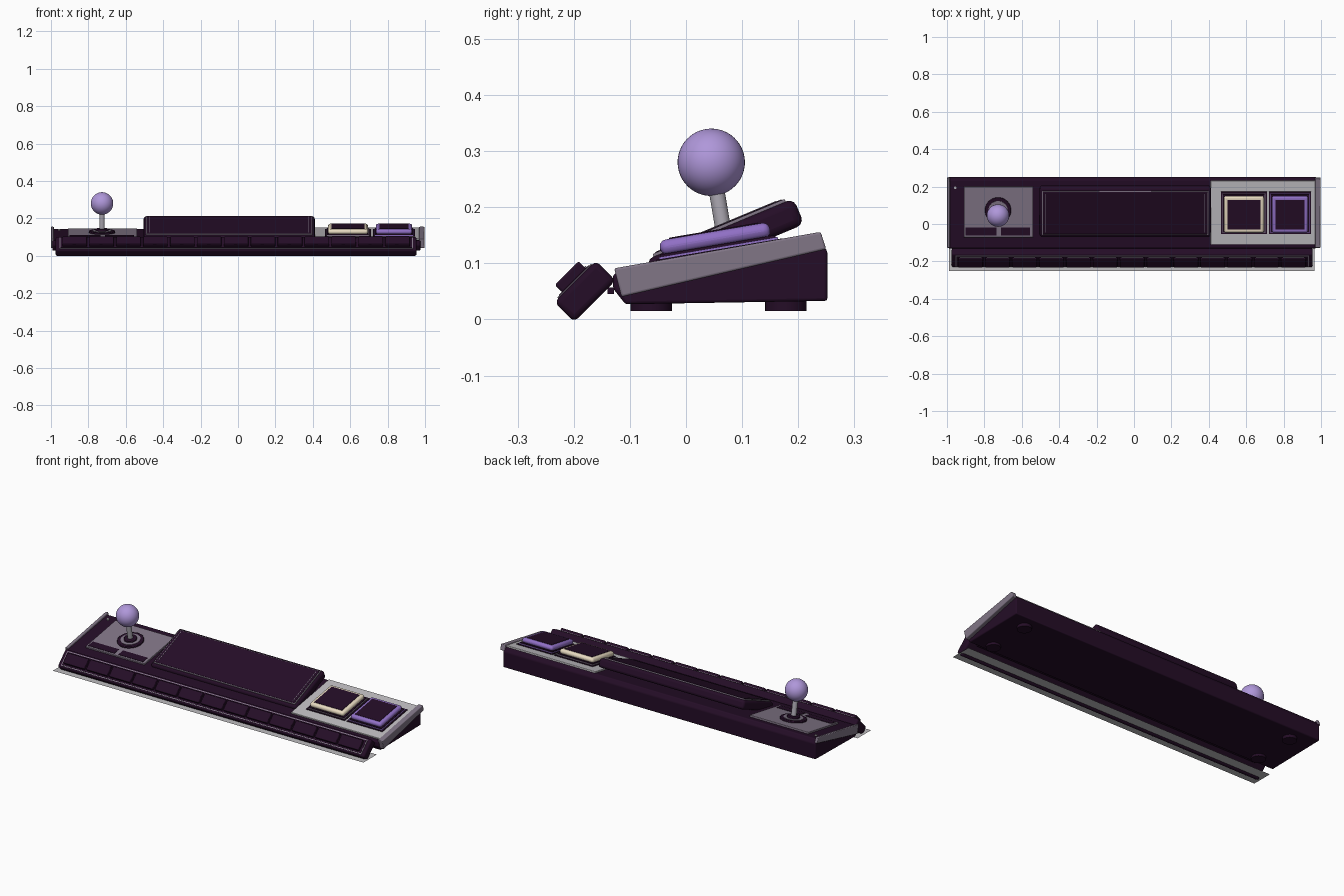
import bpy, bmesh, math
from mathutils import Matrix, Vector

cube = bpy.data.objects.get("Cube")
if cube:
    bpy.data.objects.remove(cube, do_unlink=True)


def material(name, r, g, b):
    m = bpy.data.materials.new(name)
    m.use_nodes = True
    m.diffuse_color = (r, g, b, 1)
    m.node_tree.nodes["Principled BSDF"].inputs["Base Color"].default_value = (r, g, b, 1)
    return m


DARK = material("dark plum", 0.018, 0.004, 0.020)
GREY = material("mauve grey", 0.22, 0.18, 0.24)
PALE = material("pale grey", 0.52, 0.51, 0.53)
LILAC = material("lilac", 0.43, 0.31, 0.70)
PURPLE = material("purple", 0.28, 0.16, 0.56)
CREAM = material("cream", 0.83, 0.73, 0.55)
METAL = material("metal grey", 0.42, 0.40, 0.45)


def finish(name, bm, mat, loc=(0, 0, 0), tilt=0, bevel=0, segments=3):
    bmesh.ops.recalc_face_normals(bm, faces=bm.faces)
    mesh = bpy.data.meshes.new(name)
    bm.to_mesh(mesh)
    bm.free()
    mesh.materials.append(mat)
    ob = bpy.data.objects.new(name, mesh)
    bpy.context.collection.objects.link(ob)
    ob.location = loc
    ob.rotation_euler.x = tilt
    if bevel:
        mod = ob.modifiers.new("soft edges", "BEVEL")
        mod.width, mod.segments = bevel, segments
    bpy.ops.object.select_all(action="DESELECT")
    ob.select_set(True)
    bpy.context.view_layer.objects.active = ob
    bpy.ops.object.shade_smooth_by_angle(angle=math.radians(35))
    return ob


def box(name, size, loc, mat, tilt=0, bevel=0):
    bm = bmesh.new()
    bmesh.ops.create_cube(bm, size=1)
    bmesh.ops.scale(bm, vec=size, verts=bm.verts)
    return finish(name, bm, mat, loc, tilt, bevel)


def disc(name, radius, depth, loc, mat, tilt=0, bevel=0):
    bm = bmesh.new()
    bmesh.ops.create_cone(bm, cap_ends=True, segments=32, radius1=radius,
                          radius2=radius, depth=depth)
    return finish(name, bm, mat, loc, tilt, bevel, 2)


def extrude_x(name, profile, x0, x1, mat, bevel=0):
    """Sweep a (y, z) profile from x0 to x1."""
    bm = bmesh.new()
    face = bm.faces.new([bm.verts.new((x0, y, z)) for y, z in profile])
    moved = bmesh.ops.extrude_face_region(bm, geom=[face])["geom"]
    bmesh.ops.translate(bm, vec=(x1 - x0, 0, 0),
                        verts=[v for v in moved if isinstance(v, bmesh.types.BMVert)])
    return finish(name, bm, mat, bevel=bevel)


# Sloped deck that the controls sit on
SLOPE = 0.17
DECK = math.atan(SLOPE)


def on_deck(x, y, lift):
    """Point at a height above the deck, measured along its normal."""
    return Vector((x, y, 0.103 + SLOPE * y)) + Vector((0, -math.sin(DECK), math.cos(DECK))) * lift


def deck_box(name, x0, x1, y0, y1, low, high, mat, bevel=0):
    size = (x1 - x0, (y1 - y0) / math.cos(DECK), high - low)
    return box(name, size, on_deck((x0 + x1) / 2, (y0 + y1) / 2, (low + high) / 2),
               mat, DECK, bevel)


# Main case and raised end panels
extrude_x("case", [(-0.108, 0.027), (-0.13, 0.055), (-0.13, 0.081), (0.236, 0.143),
                   (0.252, 0.122), (0.252, 0.033)], -0.992, 0.975, DARK, 0.005)
END = [(-0.128, 0.091), (-0.115, 0.04), (0.25, 0.125), (0.24, 0.156)]
extrude_x("right_end_panel", END, -1.0, -0.984, GREY, 0.004)
extrude_x("left_end_panel", END, 0.968, 0.997, GREY, 0.004)

# Feet
for x in (-0.86, 0.86):
    for label, y in (("front", -0.062), ("rear", 0.178)):
        disc(f"{label}_foot", 0.037, 0.018, (x, y, 0.024), DARK)

# Front key bar, hinged at 45 degrees
BAR = math.radians(45)
CENTRE = Vector((-0.01, -0.18, 0.05))


def on_bar(x, along, lift):
    return Vector((x, CENTRE.y, CENTRE.z)) + Matrix.Rotation(BAR, 3, "X") @ Vector((0, along, lift))


box("key_bar", (1.93, 0.105, 0.05), CENTRE, DARK, BAR, 0.01)
box("key_bar_trim", (1.89, 0.085, 0.004), on_bar(CENTRE.x, 0, 0.025), GREY, BAR)
box("key_bed", (1.88, 0.075, 0.005), on_bar(CENTRE.x, 0, 0.026), DARK, BAR)
KEYS = 13
pitch = 1.87 / KEYS
for i in range(KEYS):
    x = CENTRE.x + (i - (KEYS - 1) / 2) * pitch
    box("key", (pitch - 0.012, 0.06, 0.02), on_bar(x, 0, 0.036), DARK, BAR, 0.004)
    box("key_edge", (pitch - 0.03, 0.003, 0.003), on_bar(x, 0.0315, 0.030), GREY, BAR)
extrude_x("hinge_rod", [(-0.14, 0.045), (-0.128, 0.045), (-0.128, 0.057), (-0.14, 0.057)],
          -0.9, 0.9, DARK)

# Thin sheet under the key bar
bm = bmesh.new()
bmesh.ops.create_grid(bm, x_segments=1, y_segments=1, size=0.5)
bmesh.ops.scale(bm, vec=(1.955, 0.12, 1), verts=bm.verts)
finish("under_sheet", bm, PALE, (-0.0125, -0.19, 0.008))

# Tilted display
SCREEN = math.atan(0.417)


def on_screen(lift):
    return Vector((-0.047, 0.06, 0.161)) + Vector((0, -math.sin(SCREEN), math.cos(SCREEN))) * lift


box("display_housing", (0.915, 0.285, 0.05), on_screen(-0.025), DARK, SCREEN, 0.014)
box("display_trim", (0.89, 0.255, 0.008), on_screen(0.001), GREY, SCREEN, 0.002)
box("display_bezel", (0.88, 0.245, 0.008), on_screen(0.0025), DARK, SCREEN, 0.002)
for side in (-1, 1):
    box("display_side_line", (0.003, 0.225, 0.002),
        on_screen(0.0066) + Vector((side * 0.425, 0, 0)), GREY, SCREEN)

# Joystick plate with two dark labels
deck_box("joystick_plate", -0.91, -0.54, -0.07, 0.20, -0.004, 0.009, GREY, 0.002)
for x0, x1 in ((-0.90, -0.735), (-0.71, -0.555)):
    deck_box("label_plate", x0, x1, -0.06, -0.018, 0.007, 0.011, DARK)
disc("status_light", 0.007, 0.006, on_deck(-0.955, 0.195, 0.004), PALE, DECK)

# Joystick
JX = -0.727
disc("joystick_ring", 0.07, 0.012, on_deck(JX, 0.075, 0.012), DARK, DECK, 0.003)
disc("joystick_dish", 0.052, 0.006, on_deck(JX, 0.075, 0.017), GREY, DECK)
disc("joystick_collar", 0.034, 0.016, on_deck(JX, 0.075, 0.022), DARK, DECK, 0.004)
disc("joystick_shaft", 0.014, 0.15, on_deck(JX, 0.074, 0.08), METAL, DECK)
bm = bmesh.new()
bmesh.ops.create_uvsphere(bm, u_segments=40, v_segments=24, radius=0.06)
finish("joystick_ball", bm, LILAC, (JX, 0.045, 0.28), DECK)

# Button panel and its two square buttons
deck_box("button_panel", 0.41, 0.972, -0.108, 0.232, -0.004, 0.008, PALE, 0.002)
for name, x, half, colour in (("cream", 0.588, 0.107, CREAM), ("purple", 0.834, 0.097, PURPLE)):
    deck_box(f"{name}_button_base", x - half - 0.015, x + half + 0.015,
             -0.052, 0.174, 0.006, 0.012, DARK)
    deck_box(f"{name}_button_skirt", x - half - 0.008, x + half + 0.008,
             -0.046, 0.166, 0.010, 0.016, GREY if colour == CREAM else PURPLE)
    deck_box(f"{name}_button_gap", x - half - 0.004, x + half + 0.004,
             -0.043, 0.162, 0.014, 0.020, DARK)
    deck_box(f"{name}_button", x - half, x + half, -0.041, 0.155, 0.018, 0.045, colour, 0.012)
    deck_box(f"{name}_button_cap", x - half + 0.019, x + half - 0.019,
             -0.023, 0.137, 0.041, 0.047, DARK, 0.002)
